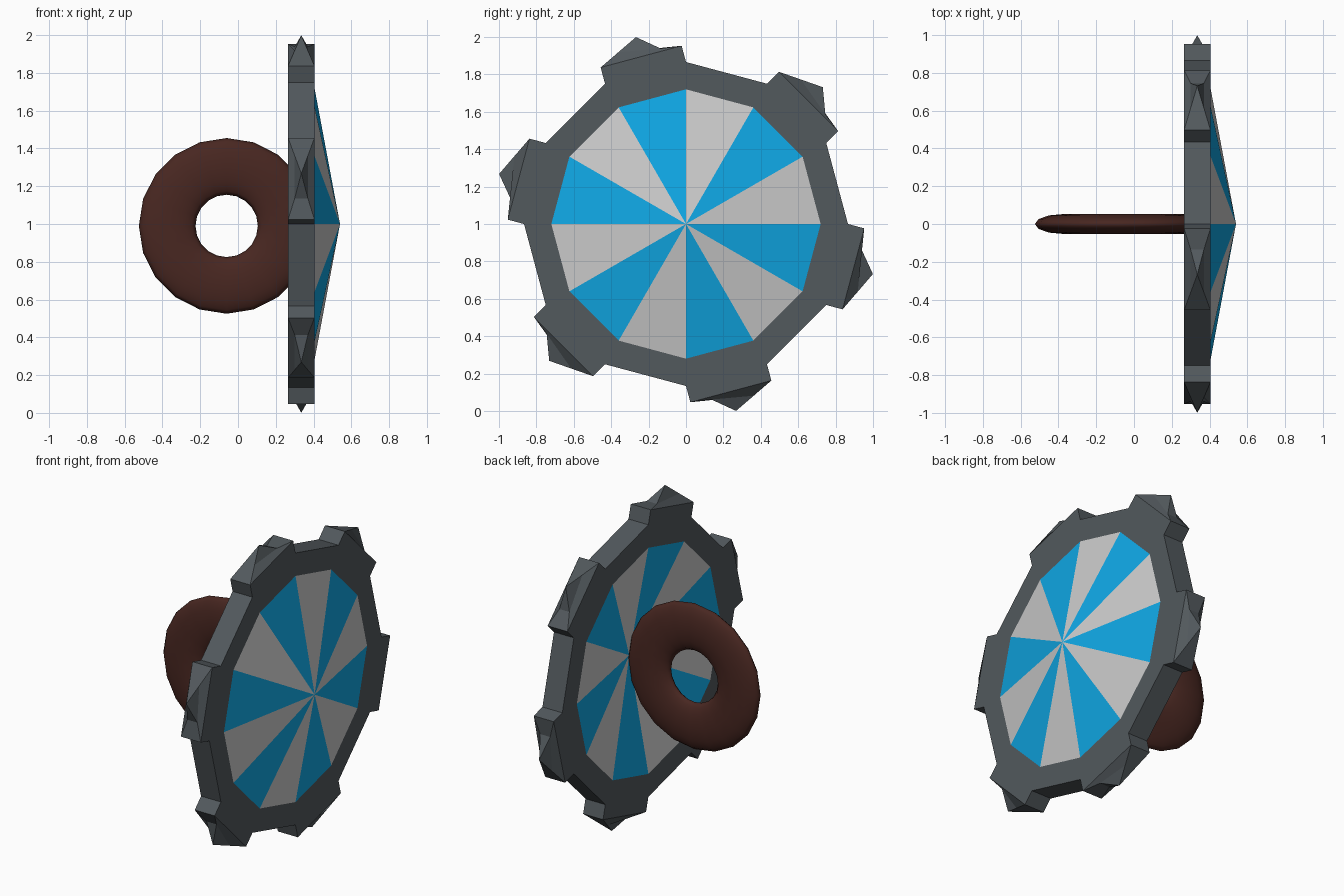
import bpy, bmesh
from math import sin, cos, radians
from mathutils import Vector

if "Cube" in bpy.data.objects:
    bpy.data.objects.remove(bpy.data.objects["Cube"])

CZ = 1.0                    # wheel centre height
X0, X1 = 0.265, 0.405       # back and front of the rim
R_IN, R_OUT = 0.72, 0.866


def material(name, rgb):
    m = bpy.data.materials.new(name)
    m.diffuse_color = (*rgb, 1)
    m.use_nodes = True
    m.node_tree.nodes["Principled BSDF"].inputs["Base Color"].default_value = m.diffuse_color
    return m


STEEL = material("dark_steel", (0.085, 0.1, 0.11))
BLUE = material("blue", (0.005, 0.39, 0.78))
PALE = material("pale_grey", (0.55, 0.55, 0.55))
BROWN = material("dark_brown", (0.065, 0.02, 0.015))


def polar(x, r, deg):
    return Vector((x, r * cos(radians(deg)), CZ + r * sin(radians(deg))))


def finish(name, bm, mats, fix=True):
    if fix:
        bmesh.ops.recalc_face_normals(bm, faces=bm.faces)
    me = bpy.data.meshes.new(name)
    bm.to_mesh(me)
    bm.free()
    for m in mats:
        me.materials.append(m)
    ob = bpy.data.objects.new(name, me)
    bpy.context.collection.objects.link(ob)
    return ob


# Twelve-sided rim, a closed ring of rectangular section
bm = bmesh.new()
rings = [[bm.verts.new(polar(x, r, 30 * i)) for x, r in
          ((X0, R_IN), (X0, R_OUT), (X1, R_OUT), (X1, R_IN))] for i in range(12)]
for i in range(12):
    a, b = rings[i], rings[(i + 1) % 12]
    for j in range(4):
        k = (j + 1) % 4
        bm.faces.new((a[j], a[k], b[k], b[j]))
finish("rim", bm, [STEEL])


# Spiked block standing on every second side of the rim
def tooth(index, start, flip):
    bm = bmesh.new()
    mid = radians(start + 15)
    out = Vector((0, cos(mid), sin(mid)))
    along = Vector((0, -sin(mid), cos(mid)))
    base = Vector(((X0 + X1) / 2, 0, CZ)) + out * R_OUT * cos(radians(15))
    half, hw = R_OUT * sin(radians(15)), (X1 - X0) / 2

    def loop(scale, heights):
        return [bm.verts.new(base + along * s * half * scale
                             + Vector((t * hw * scale, 0, 0)) + out * heights[s * flip > 0])
                for s, t in ((-1, -1), (1, -1), (1, 1), (-1, 1))]

    loops = [loop(1, (0, 0)), loop(1, (0.09, 0.09)), loop(0.5, (0.105, 0.144))]
    tip = bm.verts.new(base + out * 0.198)
    for lo, hi in zip(loops, loops[1:]):
        for j in range(4):
            k = (j + 1) % 4
            bm.faces.new((lo[j], lo[k], hi[k], hi[j]))
    for j in range(4):
        bm.faces.new((loops[2][j], loops[2][(j + 1) % 4], tip))
    bm.faces.new(loops[0][::-1])
    finish(f"tooth_{index}", bm, [STEEL])


for n, flip in enumerate((1, 1, -1, 1, 1, -1)):
    tooth(n + 1, 30 + 60 * n, flip)


# Striped cones: raised on the front, dished on the back
def striped_cone(name, x, front):
    bm = bmesh.new()
    hub = bm.verts.new((x + 0.135, 0, CZ))
    edge = [bm.verts.new(polar(x, R_IN, 30 * i)) for i in range(12)]
    for i in range(12):
        a, b = edge[i], edge[(i + 1) % 12]
        f = bm.faces.new((hub, a, b) if front else (hub, b, a))
        f.material_index = 0 if i % 2 else 1
    finish(name, bm, [BLUE, PALE], fix=False)


striped_cone("front_panel", X1, True)
striped_cone("back_panel", X0, False)

# Flattened ring handle behind the wheel
bpy.ops.mesh.primitive_torus_add(major_segments=20, minor_segments=12, major_radius=0.315,
                                 minor_radius=0.15, location=(-0.06, 0, 0.99),
                                 rotation=(radians(90), 0, 0))
handle = bpy.context.object
handle.name = "ring_handle"
handle.scale = (1, 1, 0.35)
handle.data.materials.append(BROWN)
bpy.ops.object.shade_smooth()
